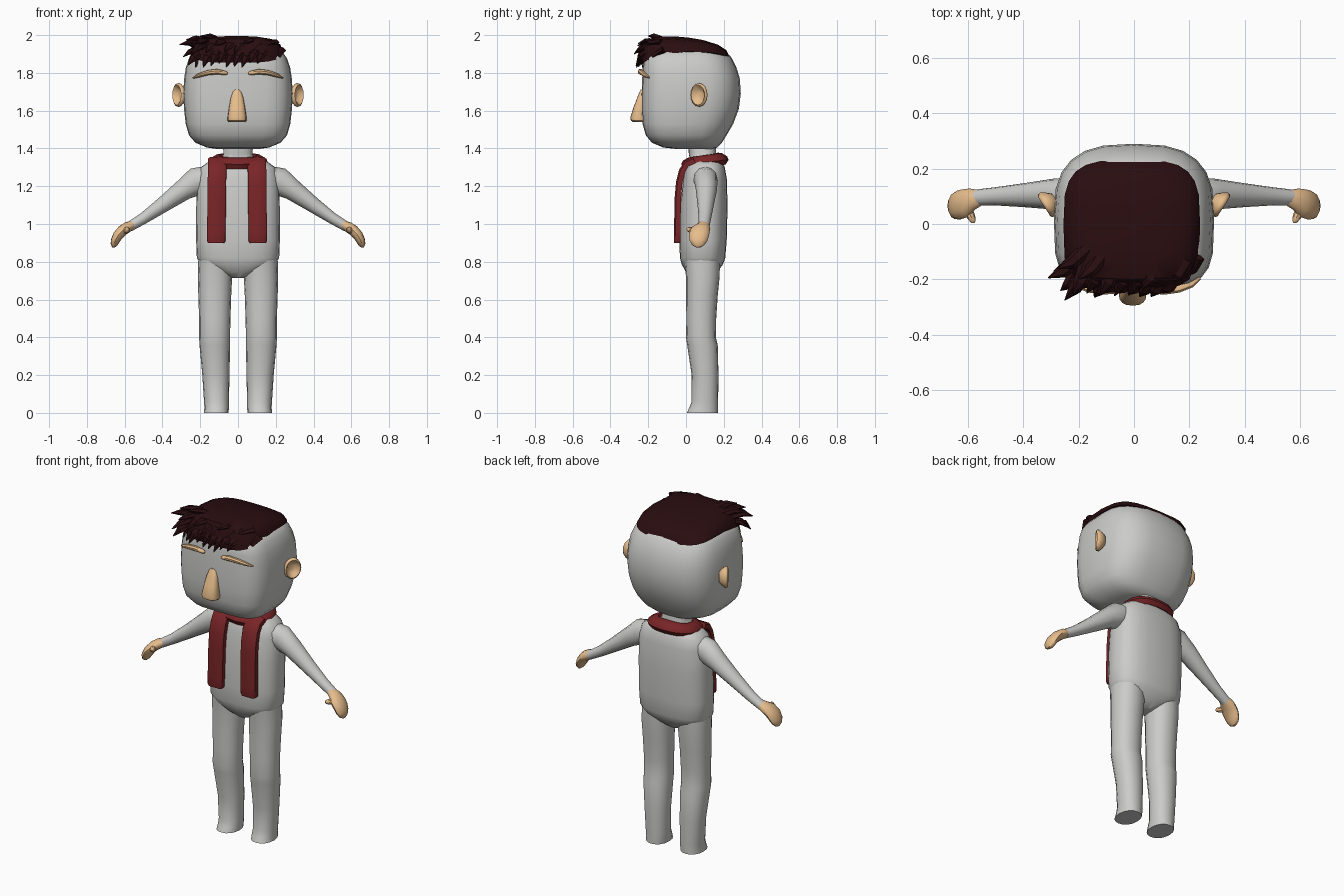
import bpy, bmesh, math, random
from mathutils import Vector as V

random.seed(4)


def material(name, rgb):
    m = bpy.data.materials.new(name)
    m.diffuse_color = (*rgb, 1)
    return m


GREY = material("light_grey", (0.6, 0.6, 0.59))
SKIN = material("skin_tan", (0.85, 0.54, 0.28))
RED = material("scarf_red", (0.19, 0.018, 0.02))
HAIR = material("dark_brown", (0.022, 0.004, 0.005))


def loft(name, rings, mat, cyclic=False, angle=40, mirror=1):
    """Skin a list of equal-sized point rings; ends are capped unless cyclic."""
    bm = bmesh.new()
    vs = [[bm.verts.new((p[0] * mirror, p[1], p[2])) for p in r] for r in rings]
    n = len(vs[0])
    pairs = list(zip(vs, vs[1:])) + ([(vs[-1], vs[0])] if cyclic else [])
    for a, b in pairs:
        for i in range(n):
            j = (i + 1) % n
            bm.faces.new((a[i], a[j], b[j], b[i]))
    if not cyclic:
        bm.faces.new(vs[0])
        bm.faces.new(vs[-1])
    bmesh.ops.recalc_face_normals(bm, faces=bm.faces)
    for f in bm.faces:
        f.smooth = True
    for e in bm.edges:
        e.smooth = e.calc_face_angle(0) < math.radians(angle)
    me = bpy.data.meshes.new(name)
    bm.to_mesh(me)
    bm.free()
    me.materials.append(mat)
    ob = bpy.data.objects.new(name, me)
    bpy.context.collection.objects.link(ob)
    return ob


def ring(z, rx, y0, y1, nf=2.5, nb=2.5, x=0, count=24, bend=(0, 0)):
    """Horizontal superellipse ring from front y0 to back y1, bent in z along y."""
    pts = []
    for i in range(count):
        t = 2 * math.pi * i / count
        c, s = math.cos(t), math.sin(t)
        n = nf if s < 0 else nb
        px = x + rx * math.copysign(abs(c) ** (2 / n), c)
        py = (y0 + y1) / 2 + (y1 - y0) / 2 * math.copysign(abs(s) ** (2 / n), s)
        pts.append((px, py, z + bend[0] * py + bend[1] * py * py))
    return pts


def tube(path, side, count=12):
    """Elliptical rings along a path of (x, y, z, half width, half thickness)."""
    pts = [V(p[:3]) for p in path]
    rings = []
    for i, p in enumerate(path):
        d = (pts[min(i + 1, len(pts) - 1)] - pts[max(i - 1, 0)]).normalized()
        u = V(side)
        u = (u - d * u.dot(d)).normalized()
        v = d.cross(u)
        rings.append([pts[i] + u * p[3] * math.cos(a) + v * p[4] * math.sin(a)
                      for a in (2 * math.pi * k / count for k in range(count))])
    return rings


# Head: rounded box, flatter at the front
head = [(1.397, .11, -.05, .14), (1.405, .165, -.12, .165), (1.43, .225, -.18, .19),
        (1.47, .26, -.213, .215), (1.53, .277, -.23, .25), (1.61, .286, -.235, .28),
        (1.69, .29, -.235, .29), (1.77, .285, -.232, .285), (1.83, .276, -.229, .267),
        (1.88, .258, -.222, .242), (1.91, .235, -.205, .215), (1.94, .16, -.14, .15)]
loft("head", [ring(*r, 4, 2.8) for r in head], GREY)

# Torso and neck
torso = [(.715, .03, .03, .13), (.745, .11, 0, .165), (.785, .195, -.022, .195),
         (.82, .218, -.032, .208), (.92, .222, -.036, .216), (1.1, .221, -.03, .22),
         (1.24, .216, -.015, .216), (1.3, .198, 0, .205), (1.33, .155, .015, .19),
         (1.35, .09, .02, .165), (1.37, .077, .015, .16), (1.44, .08, .01, .16)]
loft("torso_and_neck", [ring(*r, 2.6, 2.6) for r in torso], GREY)

leg = [(0, .115, .065, .005, .17), (.03, .113, .065, .018, .17), (.06, .114, .066, .03, .17),
       (.2, .117, .072, .03, .172), (.36, .123, .081, .006, .168), (.4, .124, .082, .0, .158),
       (.5, .123, .083, .002, .16), (.62, .123, .087, .0, .168), (.72, .122, .091, 0, .178),
       (.82, .12, .09, -.01, .18)]
arm = [(.15, .1, 1.245, .065, .065), (.22, .105, 1.225, .062, .075), (.29, .108, 1.18, .056, .056),
       (.4, .104, 1.1, .043, .041), (.5, .1, 1.03, .033, .03), (.575, .095, .985, .029, .026)]
hand = [(.55, .095, 1.0, .026, .022), (.585, .09, .983, .04, .028), (.612, .075, .965, .052, .029),
        (.635, .068, .94, .053, .027), (.65, .066, .912, .047, .024),
        (.657, .068, .89, .034, .018), (.66, .07, .877, .014, .008)]
thumb = [(.612, .07, .968, .02, .02), (.598, .045, .966, .019, .018), (.588, .025, .968, .016, .015),
         (.581, .01, .972, .011, .01), (.579, .004, .973, .004, .004)]
brow = [(.055, -.238, 1.797, .004, .005), (.065, -.238, 1.799, .014, .011),
        (.11, -.24, 1.806, .016, .015), (.16, -.233, 1.801, .016, .014),
        (.205, -.215, 1.787, .016, .011), (.235, -.192, 1.774, .01, .004)]
# Ear: dished disc, (radius factor, height) profile
ear = [(.45, -.03), (.75, -.014), (1, .004), (.98, .015), (.85, .02), (.7, .014), (.5, -.001), (.2, -.004)]
en, et, ec = V((.84, -.54, 0)), V((.54, .84, 0)), V((.308, .074, 1.683))
ear_rings = [[ec + en * h + et * (.05 * r * math.cos(a)) + V((0, 0, .063 * r * math.sin(a)))
              for a in (2 * math.pi * k / 16 for k in range(16))] for r, h in ear]

# Paired parts
for s, label in ((1, "left"), (-1, "right")):
    loft(label + "_leg", [ring(z, r, a, b, 2.2, 2.2, x, 16) for z, x, r, a, b in leg], GREY, mirror=s)
    loft(label + "_arm", tube(arm, (0, 1, 0)), GREY, mirror=s)
    loft(label + "_hand", tube(hand, (0, 1, 0)), SKIN, mirror=s)
    loft(label + "_thumb", tube(thumb, (0, 0, 1), 8), SKIN, mirror=s)
    loft(label + "_ear", ear_rings, SKIN, angle=60, mirror=s)
    loft(label + "_eyebrow", tube(brow, (0, -1, .3), 8), SKIN, mirror=s)

# Nose: tapering wedge with a rounded lower end
nose = [(1.54, .043, -.28, -.215), (1.547, .05, -.292, -.21), (1.565, .05, -.295, -.21),
        (1.62, .042, -.277, -.21), (1.67, .033, -.258, -.21), (1.7, .023, -.246, -.21),
        (1.712, .01, -.24, -.215)]
loft("nose", [ring(*r, x=-.005, count=16) for r in nose], SKIN)

# Scarf: sloping flat collar with two hanging ends
collar = []
for k in range(16):
    a = 2 * math.pi * k / 16
    c, s = math.cos(a), math.sin(a)
    d = V((math.copysign(abs(c) ** .8, c), math.copysign(abs(s) ** .8, s), 0))
    mid = V((.122 * d.x, .1 + .09 * d.y, 1.335 + .012 * s))
    out, up = V((d.x, d.y, -.6)).normalized(), V((d.x * .6, d.y * .6, 1)).normalized()
    collar.append([mid + out * p + up * q for p, q in
                   ((-.036, -.016), (-.036, .014), (-.018, .024), (.018, .024), (.034, .012), (.034, -.018))])
loft("scarf_collar", collar, RED, cyclic=True, angle=50)

strip = [(.045, 1.335), (.005, 1.318), (-.018, 1.28), (-.033, 1.22), (-.04, 1.14),
         (-.042, 1.05), (-.043, .96), (-.043, .91), (-.043, .9)]
for s, label in ((.1, "left"), (-.11, "right")):
    rings = []
    for i, (y, z) in enumerate(strip):
        a, b = strip[max(i - 1, 0)], strip[min(i + 1, len(strip) - 1)]
        d = V((0, b[0] - a[0], b[1] - a[1])).normalized()
        n = V((0, d.z, -d.y))
        w = .049 if z > .905 else .043
        x = s * (1 + .05 * (1.335 - z) / .43)
        rings.append([V((x + w * p, y, z)) + n * q for p, q in
                      ((-1, -.014), (-1, .012), (-.8, .02), (.8, .02), (1, .012), (1, -.014))])
    loft(label + "_scarf_end", rings, RED, angle=50)

# Hair cap
cap = [(1.905, .225, -.215, .215, (.06, -.78)), (1.913, .247, -.238, .232, (.06, -.78)),
       (1.95, .232, -.228, .213, (-.03, -.5)), (1.973, .19, -.2, .17, (-.09, -.3)),
       (1.985, .11, -.14, .09, (-.1, -.25)), (1.988, .02, -.06, .02, (-.1, -.2))]
loft("hair_cap", [ring(z, r, a, b, 4, 3.5, -.008, 24, bd) for z, r, a, b, bd in cap], HAIR)


def spike(name, root, tip, w, t):
    r, e = V(root), V(tip)
    m = r.lerp(e, .55) + V((0, -.012, .012))
    path = [(*r, w, t), (*m, w * .8, t * .8), (*e, .002, .002)]
    loft(name, tube(path, (1, 0, 0) if abs(e.y - r.y) > abs(e.x - r.x) * .6 else (0, 1, 0), 6), HAIR, angle=30)


# Fringe: lower row over the forehead, upper row swept forward
for i in range(11):
    x = -.2 + .041 * i
    back = .9 * max(0, abs(x) - .13)
    spike("fringe_lock", (x + .015, -.19 + back, 1.925),
          (x - .025, -.258 + back + random.uniform(-.008, .012), 1.825 + random.uniform(0, .03)), .032, .018)
for i in range(8):
    x = -.19 + .05 * i
    spike("upper_lock", (x + .03, -.13, 1.962),
          (x - .03, -.262 + .25 * max(0, x) + random.uniform(-.01, .015), 1.925 + random.uniform(-.025, .04)), .034, .018)
# Side tufts sweeping outward
for root, tip in (((-.2, -.12, 1.945), (-.31, -.195, 1.95)), ((-.21, -.13, 1.92), (-.29, -.17, 1.885)),
                  ((-.2, -.17, 1.9), (-.265, -.24, 1.84)), ((-.17, -.16, 1.95), (-.25, -.275, 1.9)),
                  ((-.17, -.09, 1.965), (-.275, -.16, 1.975)), ((-.1, -.1, 1.965), (-.2, -.2, 1.995))):
    spike("side_tuft", root, tip, .03, .02)
